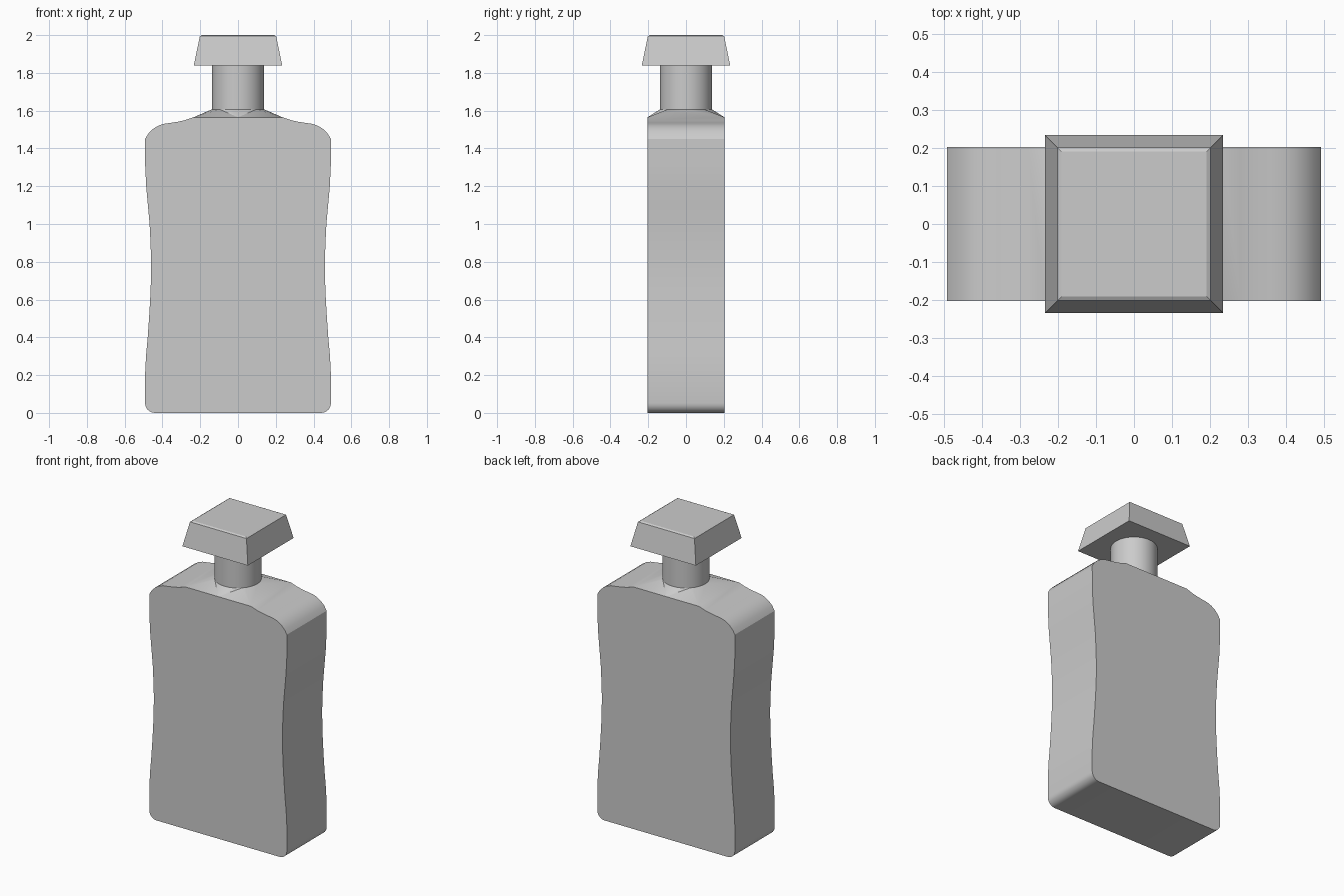
import bpy, bmesh, math

cube = bpy.data.objects.get("Cube")
if cube:
    bpy.data.objects.remove(cube, do_unlink=True)

grey = bpy.data.materials.new("plain grey")
grey.use_nodes = True
grey.diffuse_color = (0.6, 0.6, 0.6, 1)
grey.node_tree.nodes["Principled BSDF"].inputs["Base Color"].default_value = (0.6, 0.6, 0.6, 1)


def finish(name, bm, angle=30):
    """Turn a bmesh into a named, shaded object."""
    bmesh.ops.recalc_face_normals(bm, faces=bm.faces[:])
    mesh = bpy.data.meshes.new(name)
    bm.to_mesh(mesh)
    bm.free()
    mesh.materials.append(grey)
    ob = bpy.data.objects.new(name, mesh)
    bpy.context.collection.objects.link(ob)
    bpy.ops.object.select_all(action='DESELECT')
    ob.select_set(True)
    bpy.context.view_layer.objects.active = ob
    bpy.ops.object.shade_smooth_by_angle(angle=math.radians(angle))
    return ob


DEPTH = 0.203          # half depth of the body
TOP_X, TOP_Z = 0.235, 1.565   # edge of the shoulder opening
NECK_R, NECK_Z = 0.138, 1.607
SEG = 48

# Right half of the body outline: rounded foot, slim waist, rounded shoulder
half = [(0.44 + 0.052 * math.sin(a), 0.052 - 0.052 * math.cos(a))
        for a in (math.radians(15 * i) for i in range(7))]
half += [(0.492, 0.2), (0.487, 0.3), (0.478, 0.4), (0.471, 0.5), (0.465, 0.6),
         (0.461, 0.7), (0.46, 0.8), (0.463, 0.9), (0.468, 1.0), (0.477, 1.1),
         (0.486, 1.2), (0.491, 1.3), (0.492, 1.45), (0.475, 1.478),
         (0.452, 1.502), (0.425, 1.519), (0.395, 1.53), (0.36, 1.535),
         (0.32, 1.541), (0.28, 1.55), (TOP_X, TOP_Z)]
outline = half + [(-x, z) for x, z in reversed(half)]

# Body: outline extruded in depth, left open under the neck
bm = bmesh.new()
front = [bm.verts.new((x, -DEPTH, z)) for x, z in outline]
back = [bm.verts.new((x, DEPTH, z)) for x, z in outline]
n, opening = len(outline), len(half) - 1
for i in range(n):
    j = (i + 1) % n
    if i != opening:
        bm.faces.new((front[i], front[j], back[j], back[i]))
front_mid = bm.verts.new((0, -DEPTH, TOP_Z))
back_mid = bm.verts.new((0, DEPTH, TOP_Z))
bm.faces.new(front[:opening + 1] + [front_mid] + front[opening + 1:])
bm.faces.new(back[:opening + 1] + [back_mid] + back[opening + 1:])

# Sloping collar: fans from the rectangular opening to the round neck
ring = [bm.verts.new((NECK_R * math.cos(2 * math.pi * i / SEG),
                      NECK_R * math.sin(2 * math.pi * i / SEG), NECK_Z))
        for i in range(SEG)]
e = SEG // 8
fans = [(back[opening], 0, e), (back_mid, e, 3 * e), (back[opening + 1], 3 * e, 4 * e),
        (front[opening + 1], 4 * e, 5 * e), (front_mid, 5 * e, 7 * e),
        (front[opening], 7 * e, 8 * e)]
for k, (pivot, a, b) in enumerate(fans):
    for i in range(a, b):
        bm.faces.new((pivot, ring[i], ring[(i + 1) % SEG]))
    bm.faces.new((pivot, ring[b % SEG], fans[(k + 1) % len(fans)][0]))
finish("bottle_body", bm)

# Neck: plain tube joining the collar to the stopper
bm = bmesh.new()
rings = [[bm.verts.new((NECK_R * math.cos(2 * math.pi * i / SEG),
                        NECK_R * math.sin(2 * math.pi * i / SEG), z))
          for i in range(SEG)] for z in (NECK_Z, 1.84)]
for i in range(SEG):
    j = (i + 1) % SEG
    bm.faces.new((rings[0][i], rings[0][j], rings[1][j], rings[1][i]))
finish("bottle_neck", bm)

# Stopper: square tapered block with a fine chamfer round its top
bm = bmesh.new()
levels = [[bm.verts.new((sx * r, sy * r, z))
           for sx, sy in ((-1, -1), (1, -1), (1, 1), (-1, 1))]
          for r, z in ((0.234, 1.84), (0.202, 1.994), (0.191, 2.0))]
for low, high in zip(levels, levels[1:]):
    for i in range(4):
        j = (i + 1) % 4
        bm.faces.new((low[i], low[j], high[j], high[i]))
bm.faces.new(levels[0])
bm.faces.new(levels[-1])
finish("stopper", bm, 20)
